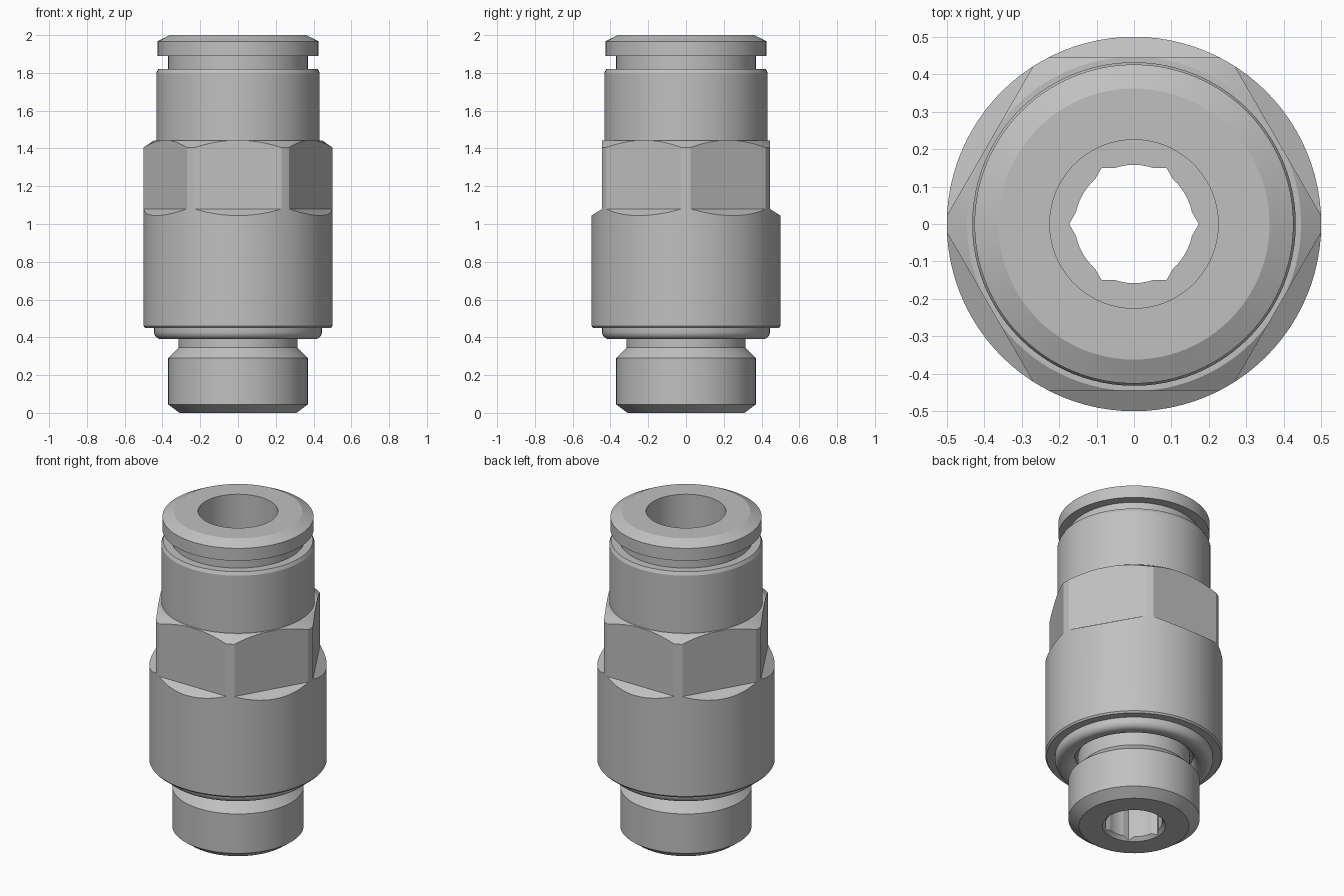
import bpy, bmesh, math

cube = bpy.data.objects.get("Cube")
if cube:
    bpy.data.objects.remove(cube, do_unlink=True)

# Single metal colour
metal = bpy.data.materials.new("grey metal")
metal.use_nodes = True
GREY = (0.53, 0.53, 0.53, 1.0)
metal.diffuse_color = GREY
bsdf = next(n for n in metal.node_tree.nodes if n.type == 'BSDF_PRINCIPLED')
bsdf.inputs["Base Color"].default_value = GREY


def make_object(name, bm):
    bmesh.ops.recalc_face_normals(bm, faces=bm.faces)
    mesh = bpy.data.meshes.new(name)
    bm.to_mesh(mesh)
    bm.free()
    mesh.materials.append(metal)
    obj = bpy.data.objects.new(name, mesh)
    bpy.context.collection.objects.link(obj)
    return obj


def select(obj):
    bpy.ops.object.select_all(action='DESELECT')
    obj.select_set(True)
    bpy.context.view_layer.objects.active = obj


def rings_mesh(name, profile, sides, closed):
    """Stack rings of (radius, z); closed loops back to form a tube, else caps the ends."""
    bm = bmesh.new()
    rings = []
    for r, z in profile:
        rings.append([bm.verts.new((r * math.cos(2 * math.pi * i / sides),
                                    r * math.sin(2 * math.pi * i / sides), z))
                      for i in range(sides)])
    pairs = list(zip(rings, rings[1:]))
    if closed:
        pairs.append((rings[-1], rings[0]))
    else:
        bm.faces.new(rings[0])
        bm.faces.new(rings[-1])
    for a, b in pairs:
        for i in range(sides):
            j = (i + 1) % sides
            bm.faces.new((a[i], a[j], b[j], b[i]))
    return make_object(name, bm)


def lathe(name, profile):
    return rings_mesh(name, profile, 96, True)


def hexagon(name, profile):
    """Six-sided solid from (apothem, z), with flats facing front and back."""
    k = 1 / math.cos(math.pi / 6)
    return rings_mesh(name, [(a * k, z) for a, z in profile], 6, False)


def boolean(obj, cutter, operation):
    mod = obj.modifiers.new("cut", 'BOOLEAN')
    mod.operation = operation
    mod.solver = 'EXACT'
    mod.object = cutter
    select(obj)
    bpy.ops.object.modifier_apply(modifier=mod.name)
    bpy.data.objects.remove(cutter, do_unlink=True)


def smooth(obj):
    select(obj)
    bpy.ops.object.shade_smooth_by_angle(angle=math.radians(24))


# Main body: threaded end, neck, wide sleeve, hex section, barrel and bore
body = lathe("body", [
    (0.178, 0.0), (0.31, 0.0), (0.37, 0.045), (0.37, 0.29),
    (0.315, 0.345), (0.315, 0.45),
    (0.492, 0.45), (0.50, 0.46), (0.50, 1.405),
    (0.446, 1.442), (0.432, 1.442), (0.432, 1.80), (0.422, 1.82),
    (0.373, 1.82), (0.373, 1.50), (0.225, 1.50),
    (0.225, 0.95), (0.158, 0.95), (0.158, 0.02),
])
# Wrench flats, with sloping ledges where they run out into the sleeve
boolean(body, hexagon("flats_tool", [(0.61, -0.1), (0.61, 0.975),
                                     (0.444, 1.08), (0.444, 2.1)]), 'INTERSECT')
# Hex key socket through the lower bore
boolean(body, hexagon("socket_tool", [(0.15, -0.1), (0.15, 1.0)]), 'DIFFERENCE')
smooth(body)

# Release collar: flanged push ring with its stem inside the barrel
collar = lathe("release_collar", [
    (0.225, 1.505), (0.370, 1.505), (0.370, 1.89), (0.426, 1.89),
    (0.426, 1.967), (0.362, 2.0), (0.225, 2.0),
])
smooth(collar)

# Rounded seal ring under the sleeve
ring = [(0.33, 0.455), (0.445, 0.455), (0.445, 0.43)]
for i in range(1, 7):
    t = math.pi / 2 * i / 6
    ring.append((0.405 + 0.04 * math.cos(t), 0.43 - 0.04 * math.sin(t)))
for i in range(1, 7):
    t = math.pi / 2 * i / 6
    ring.append((0.395 - 0.06 * math.sin(t), 0.435 - 0.045 * math.cos(t)))
smooth(lathe("seal_ring", ring))
